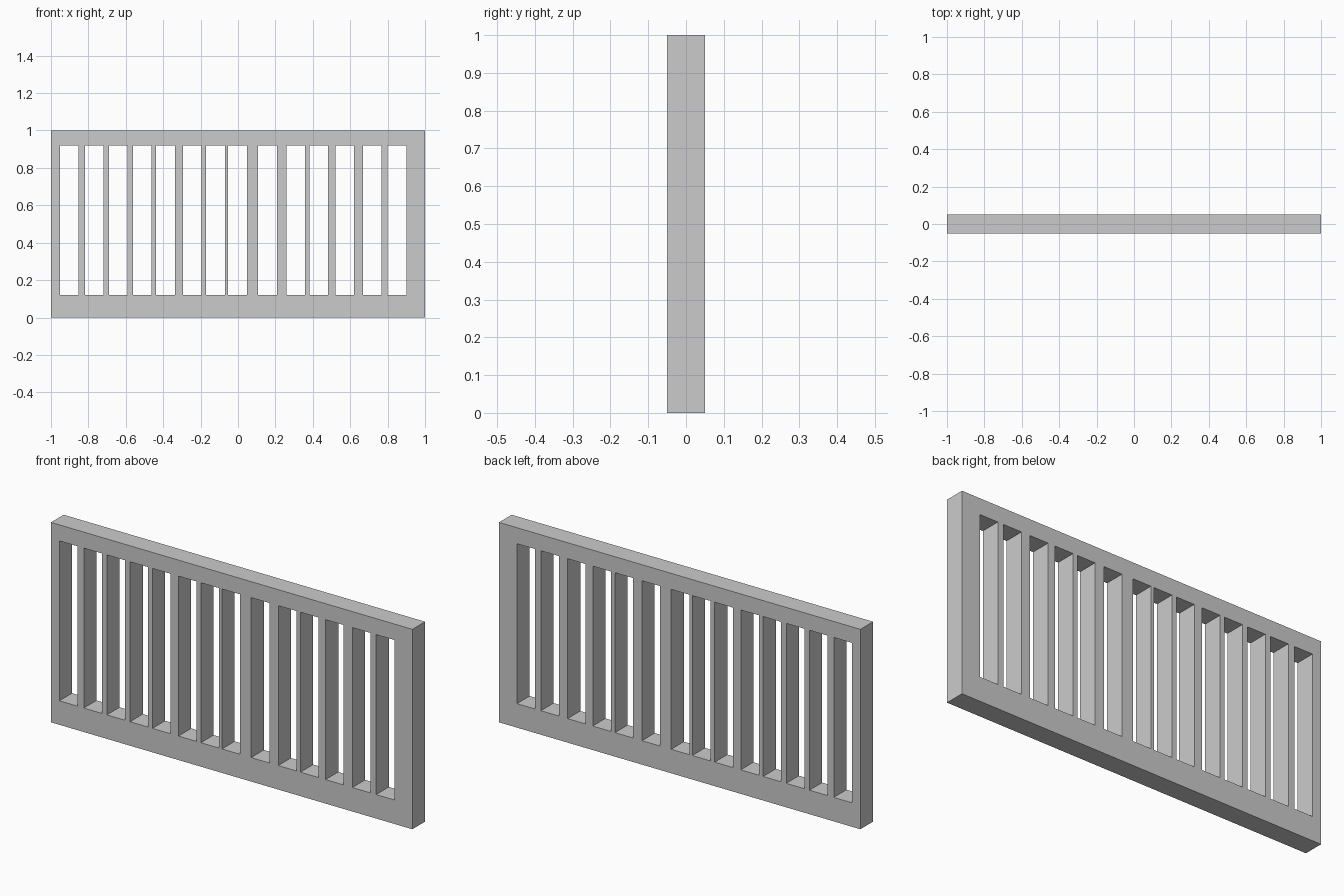
import bpy
import bmesh
from math import radians
from mathutils import Matrix

if "Cube" in bpy.data.objects:
    bpy.data.objects.remove(bpy.data.objects["Cube"])

HALF_DEPTH = 0.05
SLOT_W, SLOT_Z0, SLOT_Z1 = 0.10, 0.12, 0.92
SLOT_X = [-0.953, -0.818, -0.69, -0.562, -0.438, -0.294, -0.17,
          -0.053, 0.108, 0.258, 0.381, 0.52, 0.668, 0.80]

profile = bpy.data.curves.new("railing_profile", 'CURVE')
profile.dimensions = '2D'
profile.fill_mode = 'BOTH'
profile.extrude = HALF_DEPTH


def add_rect(x0, x1, z0, z1):
    s = profile.splines.new('POLY')
    s.points.add(3)
    for p, (x, z) in zip(s.points, [(x0, z0), (x1, z0), (x1, z1), (x0, z1)]):
        p.co = (x, z, 0, 1)
    s.use_cyclic_u = True


# Outer frame outline, then the unevenly spaced slots between the bars
add_rect(-1, 1, 0, 1)
for x in SLOT_X:
    add_rect(x, x + SLOT_W, SLOT_Z0, SLOT_Z1)

# Turn the extruded profile into one clean upright mesh
helper = bpy.data.objects.new("profile_helper", profile)
bpy.context.collection.objects.link(helper)
bpy.context.view_layer.update()
mesh = bpy.data.meshes.new_from_object(helper)
bpy.data.objects.remove(helper)
mesh.transform(Matrix.Rotation(radians(90), 4, 'X'))

bm = bmesh.new()
bm.from_mesh(mesh)
bmesh.ops.remove_doubles(bm, verts=bm.verts, dist=0.0005)
bmesh.ops.recalc_face_normals(bm, faces=bm.faces)
for f in bm.faces:
    f.smooth = False
bm.to_mesh(mesh)
bm.free()

mesh.name = "barred_railing_panel"
railing = bpy.data.objects.new("barred_railing_panel", mesh)
bpy.context.collection.objects.link(railing)
